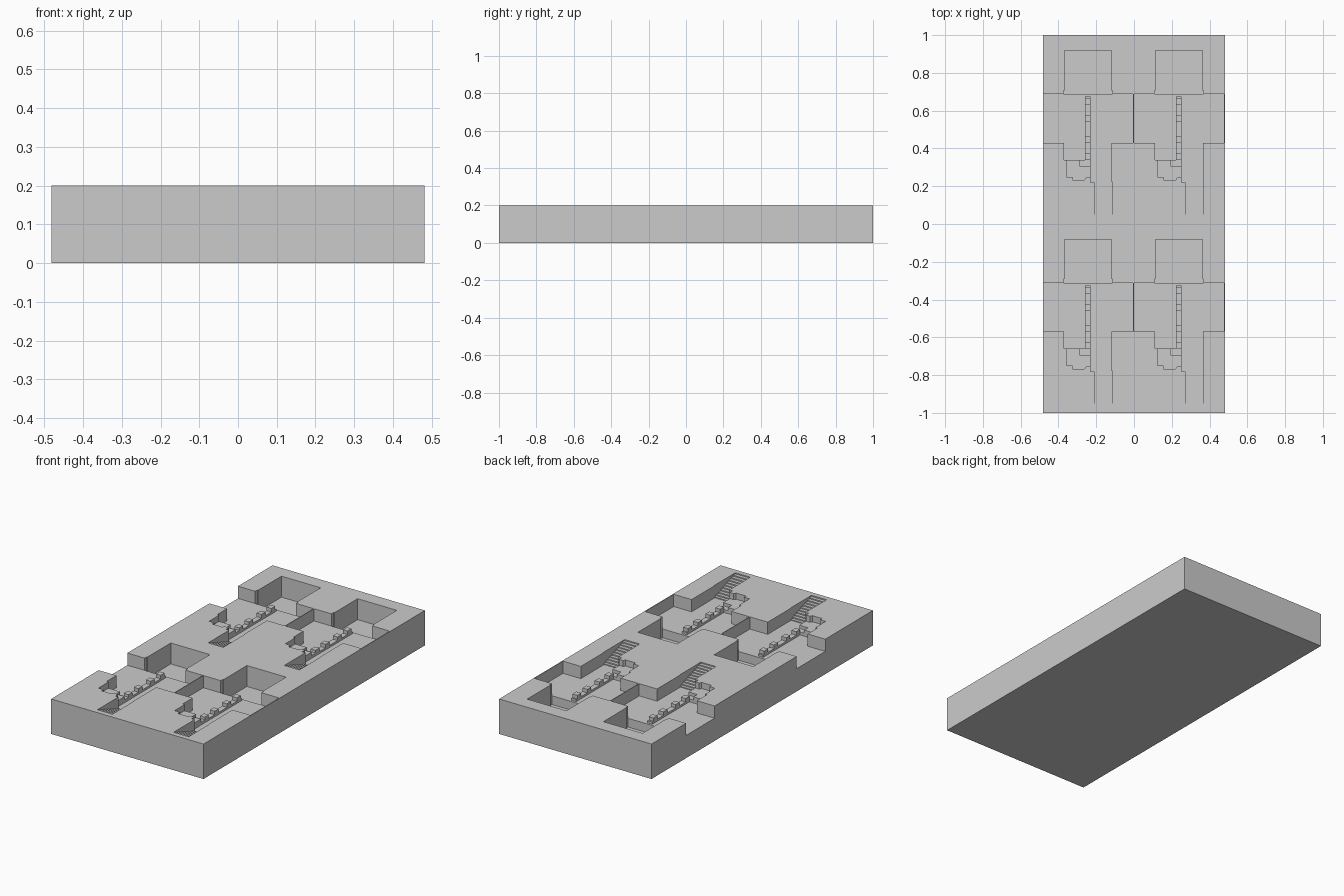
import bpy
import bmesh
from mathutils import Vector

cube = bpy.data.objects.get("Cube")
if cube:
    bpy.data.objects.remove(cube, do_unlink=True)

grey = bpy.data.materials.new("plain grey")
grey.use_nodes = True
grey.diffuse_color = (0.6, 0.6, 0.6, 1)
grey.node_tree.nodes["Principled BSDF"].inputs["Base Color"].default_value = (0.6, 0.6, 0.6, 1)

POCKET, FLOOR, TOP, ABOVE = 0.08, 0.13, 0.2, 0.3
# Lower right corner of each of the four repeated bays
BAYS = [(x, y) for x in (0, 0.482) for y in (-1, 0)]


def prisms(name, outline, direction, offsets=BAYS):
    """Extrude a 3D outline along direction, once for every bay."""
    bm = bmesh.new()
    for ox, oy in offsets:
        verts = [bm.verts.new(Vector(p) + Vector((ox, oy, 0))) for p in outline]
        face = bm.faces.new(verts)
        moved = bmesh.ops.extrude_face_region(bm, geom=[face])["geom"]
        bmesh.ops.translate(bm, vec=direction,
                            verts=[v for v in moved if isinstance(v, bmesh.types.BMVert)])
    bmesh.ops.recalc_face_normals(bm, faces=bm.faces)
    mesh = bpy.data.meshes.new(name)
    bm.to_mesh(mesh)
    bm.free()
    mesh.materials.append(grey)
    obj = bpy.data.objects.new(name, mesh)
    bpy.context.collection.objects.link(obj)
    return obj


def plan(name, points, low, high, offsets=BAYS):
    return prisms(name, [(x, y, low) for x, y in points], (0, 0, high - low), offsets)


def rect(x0, x1, y0, y1):
    return [(x0, y0), (x1, y0), (x1, y1), (x0, y1)]


def cut(target, cutter):
    cutter.hide_render = True
    mod = target.modifiers.new("cut", 'BOOLEAN')
    mod.operation, mod.solver, mod.object = 'DIFFERENCE', 'EXACT', cutter
    bpy.context.view_layer.objects.active = target
    bpy.ops.object.modifier_apply(modifier=mod.name)
    bpy.data.objects.remove(cutter, do_unlink=True)


# Solid slab
slab = plan("slab", rect(-0.482, 0.482, -1, 1), 0, TOP, [(0, 0)])

# Shallow recess: cross band and front slot
recess = [(-0.483, 0.43), (-0.37, 0.43), (-0.37, 0.34), (-0.23, 0.34), (-0.23, 0.22),
          (-0.118, 0.22), (-0.118, 0.43), (-0.005, 0.43), (-0.005, 0.688), (-0.483, 0.688)]
cut(slab, plan("recess_cutter", recess, FLOOR, ABOVE))

# Deeper back pocket with small jambs at its mouth
pocket = [(-0.373, 0.688), (-0.115, 0.688), (-0.115, 0.708), (-0.12, 0.708),
          (-0.12, 0.918), (-0.368, 0.918), (-0.368, 0.708), (-0.373, 0.708)]
cut(slab, plan("pocket_cutter", pocket, POCKET, ABOVE))

# Terraced ledges beside the slot
ledge = [(-0.358, 0.25), (-0.325, 0.25), (-0.325, 0.232), (-0.262, 0.232),
         (-0.255, 0.245), (-0.225, 0.245), (-0.225, 0.345), (-0.358, 0.345)]
cut(slab, plan("ledge_cutter", ledge, 0.165, ABOVE))
cut(slab, plan("lower_ledge_cutter", rect(-0.285, -0.226, 0.305, 0.346), 0.147, ABOVE))

# Staircase descending from the top surface into the slot
STEPS, START, END, DROP = 10, 0.03, 0.222, 0.065
run = (END - START) / STEPS
profile = [(-0.21, END, ABOVE), (-0.21, START, ABOVE)]
for i in range(STEPS):
    z = TOP - DROP * (i + 1) / STEPS
    profile += [(-0.21, START + i * run, z), (-0.21, START + (i + 1) * run, z)]
cut(slab, prisms("stair_cutter", profile, (0.095, 0, 0)))

# Notched rail standing on the recess floor
rail = [(-0.26, 0.675, FLOOR - 0.01), (-0.26, 0.25, FLOOR - 0.01), (-0.26, 0.25, 0.142)]
for y in (0.34, 0.43, 0.54, 0.63):
    rail += [(-0.26, y, 0.142), (-0.26, y, 0.162),
             (-0.26, y + 0.035, 0.162), (-0.26, y + 0.035, 0.142)]
rail.append((-0.26, 0.675, 0.142))
prisms("notched_rails", rail, (0.03, 0, 0))
